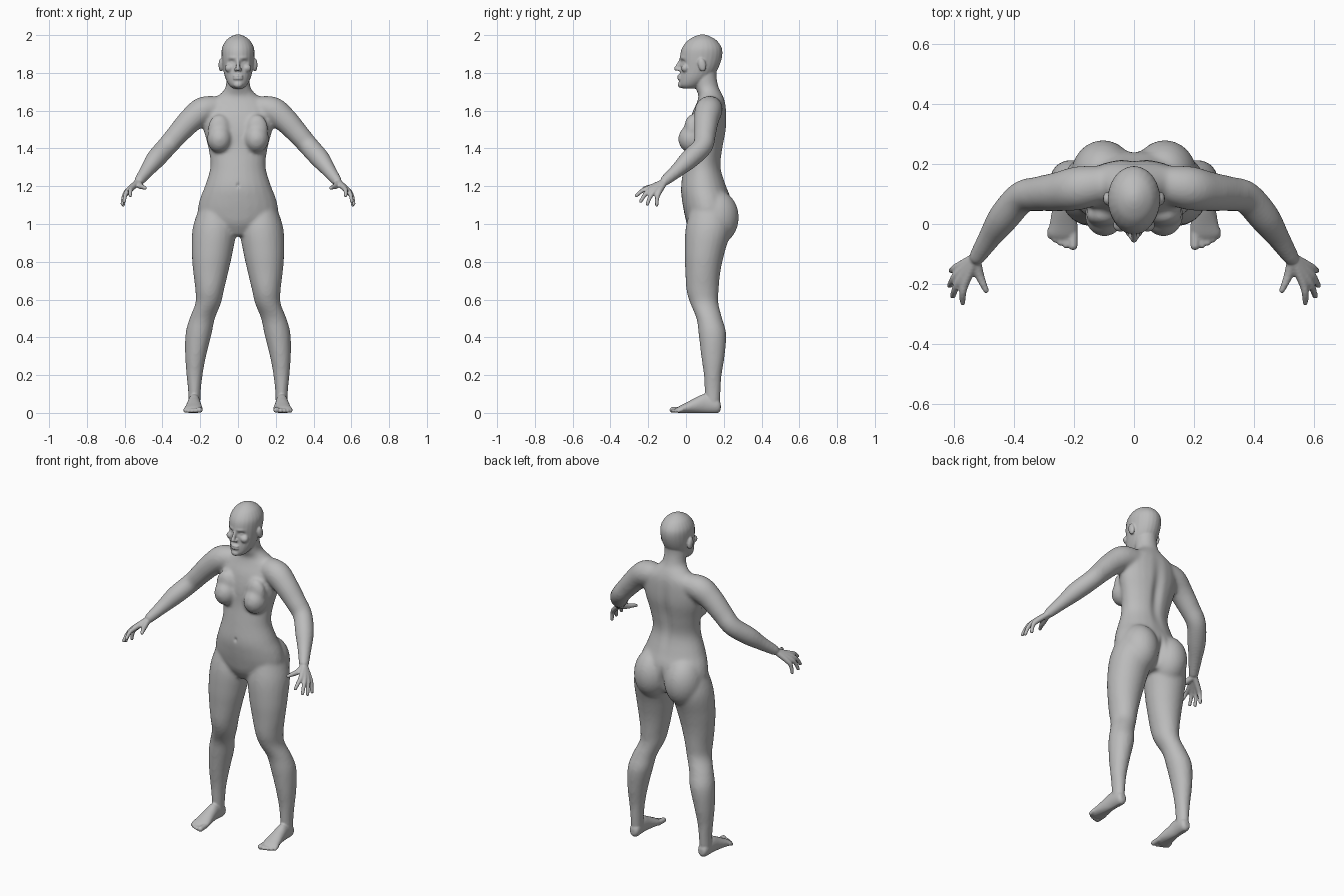
import bpy, bmesh, math
from mathutils import Vector, Matrix

SIDES = 24


def spline(rows, steps=5):
    """Catmull-Rom interpolation through equal-length tuples."""
    out, n = [], len(rows)
    for i in range(n - 1):
        p0, p1, p2, p3 = (rows[max(0, min(n - 1, i + k))] for k in (-1, 0, 1, 2))
        for s in range(steps):
            t = s / steps
            out.append([0.5 * (2 * b + (c - a) * t + (2 * a - 5 * b + 4 * c - d) * t * t
                               + (3 * b - a - 3 * c + d) * t ** 3)
                        for a, b, c, d in zip(p0, p1, p2, p3)])
    return out + [list(rows[-1])]


def skin(bm, rings):
    """Closed skin over (centre, half axis, half axis) rings."""
    loops = [[bm.verts.new(c + u * math.cos(a) + v * math.sin(a))
              for a in (2 * math.pi * k / SIDES for k in range(SIDES))] for c, u, v in rings]
    for a, b in zip(loops, loops[1:]):
        for k in range(SIDES):
            j = (k + 1) % SIDES
            bm.faces.new((a[k], a[j], b[j], b[k]))
    bm.faces.new(loops[0][::-1])
    bm.faces.new(loops[-1])


def loft_z(bm, rows, s=1):
    """Rows: z, x from, x to, y from, y to."""
    skin(bm, [(Vector((s * (a + b) / 2, (c + d) / 2, z)), Vector(((b - a) / 2, 0, 0)),
               Vector((0, (d - c) / 2, 0))) for z, a, b, c, d in spline(rows)])


def loft_y(bm, rows, s=1):
    """Rows: y, x from, x to, z from, z to."""
    skin(bm, [(Vector((s * (a + b) / 2, y, (c + d) / 2)), Vector(((b - a) / 2, 0, 0)),
               Vector((0, 0, (d - c) / 2))) for y, a, b, c, d in spline(rows)])


def ball(bm, centre, radii, tilt=0):
    m = Matrix.Translation(centre) @ Matrix.Rotation(tilt, 4, 'X') @ Matrix.Diagonal((*radii, 1))
    bmesh.ops.create_uvsphere(bm, u_segments=24, v_segments=16, radius=1, matrix=m)


def tube(bm, rows, s=1):
    """Round-ended limb. Rows: x, y, z, radius."""
    pts = [(Vector((s * x, y, z)), r) for x, y, z, r in spline(rows)]
    rings = []
    for i, (p, r) in enumerate(pts):
        d = pts[min(i + 1, len(pts) - 1)][0] - pts[max(i - 1, 0)][0]
        u = d.cross(Vector((0, 0, 1))).normalized()
        rings.append((p, u * r, d.normalized().cross(u) * r))
    skin(bm, rings)
    for p, r in (pts[0], pts[-1]):
        ball(bm, p, (r, r, r))


def fuse(bm, voxel, smooth):
    """Merge overlapping forms into one skin and soften it."""
    bmesh.ops.recalc_face_normals(bm, faces=bm.faces)
    me = bpy.data.meshes.new("fused")
    bm.to_mesh(me)
    bm.free()
    ob = bpy.data.objects.new("fused", me)
    bpy.context.collection.objects.link(ob)
    mod = ob.modifiers.new("merge", 'REMESH')
    mod.mode, mod.voxel_size = 'VOXEL', voxel
    mod = ob.modifiers.new("soften", 'SMOOTH')
    mod.factor, mod.iterations = 0.5, smooth
    ev = ob.evaluated_get(bpy.context.evaluated_depsgraph_get())
    out = bmesh.new()
    out.from_mesh(ev.to_mesh())
    ev.to_mesh_clear()
    bpy.data.objects.remove(ob)
    return out


def push(bm, centre, radii, move):
    """Soft local dent or bulge."""
    for v in bm.verts:
        q = sum(((a - b) / r) ** 2 for a, b, r in zip(v.co, centre, radii))
        if q < 9:
            v.co += Vector(move) * math.exp(-q)


bm = bmesh.new()
# torso and neck
loft_z(bm, [(z, -w, w, a, b) for z, w, a, b in (
    (0.94, 0.08, 0.04, 0.19), (1.0, 0.17, 0.005, 0.23), (1.06, 0.212, -0.01, 0.245),
    (1.13, 0.203, -0.022, 0.24), (1.2, 0.176, -0.027, 0.215), (1.3, 0.147, -0.012, 0.188),
    (1.4, 0.157, 0.005, 0.198), (1.5, 0.183, 0.012, 0.215), (1.58, 0.19, 0.03, 0.216),
    (1.64, 0.165, 0.056, 0.21), (1.68, 0.105, 0.066, 0.196), (1.72, 0.068, 0.05, 0.175),
    (1.78, 0.062, 0.035, 0.162), (1.83, 0.06, 0.04, 0.165))])
for s in (1, -1):
    # chest and seat
    ball(bm, (s * 0.098, 0.03, 1.45), (0.066, 0.072, 0.074))
    ball(bm, (s * 0.1, 0.03, 1.5), (0.06, 0.04, 0.08))
    ball(bm, (s * 0.103, 0.16, 1.035), (0.108, 0.12, 0.145))
    # arm
    tube(bm, [(0.09, 0.135, 1.615, 0.06), (0.18, 0.12, 1.602, 0.073), (0.25, 0.108, 1.55, 0.066),
              (0.32, 0.1, 1.475, 0.058), (0.375, 0.088, 1.412, 0.054), (0.435, 0.02, 1.345, 0.052),
              (0.48, -0.045, 1.285, 0.039), (0.522, -0.11, 1.23, 0.029)], s)
    # leg
    loft_z(bm, [(1.1, 0.05, 0.2, 0.03, 0.22), (0.98, 0.01, 0.24, -0.002, 0.24),
                (0.85, 0.028, 0.245, -0.008, 0.205), (0.75, 0.05, 0.238, -0.004, 0.183),
                (0.65, 0.074, 0.226, 0.002, 0.173), (0.58, 0.09, 0.226, 0.022, 0.172),
                (0.5, 0.122, 0.257, 0.055, 0.192), (0.42, 0.139, 0.278, 0.066, 0.213),
                (0.3, 0.169, 0.28, 0.08, 0.205), (0.2, 0.187, 0.273, 0.094, 0.189),
                (0.12, 0.196, 0.265, 0.098, 0.184), (0.04, 0.2, 0.262, 0.1, 0.18)], s)
bm = fuse(bm, 0.01, 8)

# head
loft_z(bm, [(z, -w, w, a, b) for z, w, a, b in (
    (1.717, 0.026, -0.018, 0.05), (1.735, 0.047, -0.036, 0.085), (1.77, 0.066, -0.036, 0.13),
    (1.82, 0.079, -0.03, 0.168), (1.88, 0.086, -0.032, 0.19), (1.93, 0.085, -0.022, 0.19),
    (1.97, 0.065, 0.008, 0.164), (1.993, 0.036, 0.045, 0.128), (2.003, 0.01, 0.075, 0.1))])
# nose, lips and chin
tube(bm, [(0, -0.028, 1.868, 0.009), (0, -0.042, 1.84, 0.01), (0, -0.051, 1.822, 0.012)])
for z, r in ((1.784, 0.007), (1.77, 0.008)):
    ball(bm, (0, -0.034, z), (0.027, 0.012, r))
ball(bm, (0, -0.026, 1.737), (0.024, 0.018, 0.017))
for s in (1, -1):
    # nostril, cheek, ear
    ball(bm, (s * 0.012, -0.037, 1.817), (0.009, 0.013, 0.008))
    ball(bm, (s * 0.046, -0.004, 1.825), (0.024, 0.022, 0.022))
    ball(bm, (s * 0.09, 0.085, 1.842), (0.013, 0.021, 0.036), 0.2)
    # palm and fingers: knuckle, then tip
    for k, t in (((0.562, -0.196, 1.19), (0.57, -0.262, 1.15)),
                 ((0.579, -0.186, 1.181), (0.603, -0.24, 1.12)),
                 ((0.588, -0.168, 1.172), (0.613, -0.205, 1.105)),
                 ((0.588, -0.144, 1.166), (0.608, -0.155, 1.1))):
        w = Vector((0.527, -0.112, 1.224)).lerp(Vector(k), 0.12)
        m = Vector(k).lerp(Vector(t), 0.5) + Vector((0.004, -0.003, 0.006))
        tube(bm, [(*w, 0.017), (*k, 0.0145), (*m, 0.0115), (*t, 0.0095)], s)
    # thumb
    tube(bm, [(0.526, -0.125, 1.215, 0.018), (0.515, -0.168, 1.2, 0.0155),
              (0.502, -0.2, 1.195, 0.012), (0.492, -0.222, 1.19, 0.0095)], s)
    # foot and toes
    loft_y(bm, [(0.184, 0.215, 0.247, 0.015, 0.05), (0.165, 0.2, 0.26, -0.002, 0.08),
                (0.1, 0.2, 0.265, -0.002, 0.1), (0.05, 0.195, 0.272, -0.002, 0.08),
                (0.0, 0.188, 0.281, -0.002, 0.054), (-0.035, 0.188, 0.287, -0.002, 0.036),
                (-0.052, 0.2, 0.27, 0.006, 0.024)], s)
    for x, y, r in ((0.203, -0.072, 0.0155), (0.226, -0.07, 0.0115), (0.245, -0.062, 0.011),
                    (0.263, -0.052, 0.0105), (0.279, -0.04, 0.01)):
        tube(bm, [(x, -0.02, 0.018, r), (x, y, r, r)], s)
bm = fuse(bm, 0.005, 4)

# surface shaping: eyes, spine, seat, navel
for s in (1, -1):
    push(bm, (s * 0.034, -0.018, 1.857), (0.019, 0.03, 0.012), (0, 0.013, 0))
    push(bm, (s * 0.034, -0.008, 1.855), (0.01, 0.02, 0.006), (0, -0.006, 0))
    push(bm, (s * 0.034, -0.025, 1.88), (0.024, 0.02, 0.008), (0, -0.004, 0))
push(bm, (0, 0.2, 1.42), (0.03, 0.05, 0.17), (0, -0.016, 0))
push(bm, (0, 0.24, 1.02), (0.016, 0.06, 0.07), (0, -0.02, 0))
push(bm, (0, -0.025, 1.205), (0.009, 0.02, 0.012), (0, 0.007, 0))
for v in bm.verts:
    v.co.z = max(v.co.z, 0)

# finished body
me = bpy.data.meshes.new("body")
bm.to_mesh(me)
bm.free()
me.shade_smooth()
grey = bpy.data.materials.new("plain grey")
grey.diffuse_color = (0.5, 0.5, 0.5, 1)
me.materials.clear()
me.materials.append(grey)
body = bpy.data.objects.new("body", me)
bpy.context.collection.objects.link(body)
